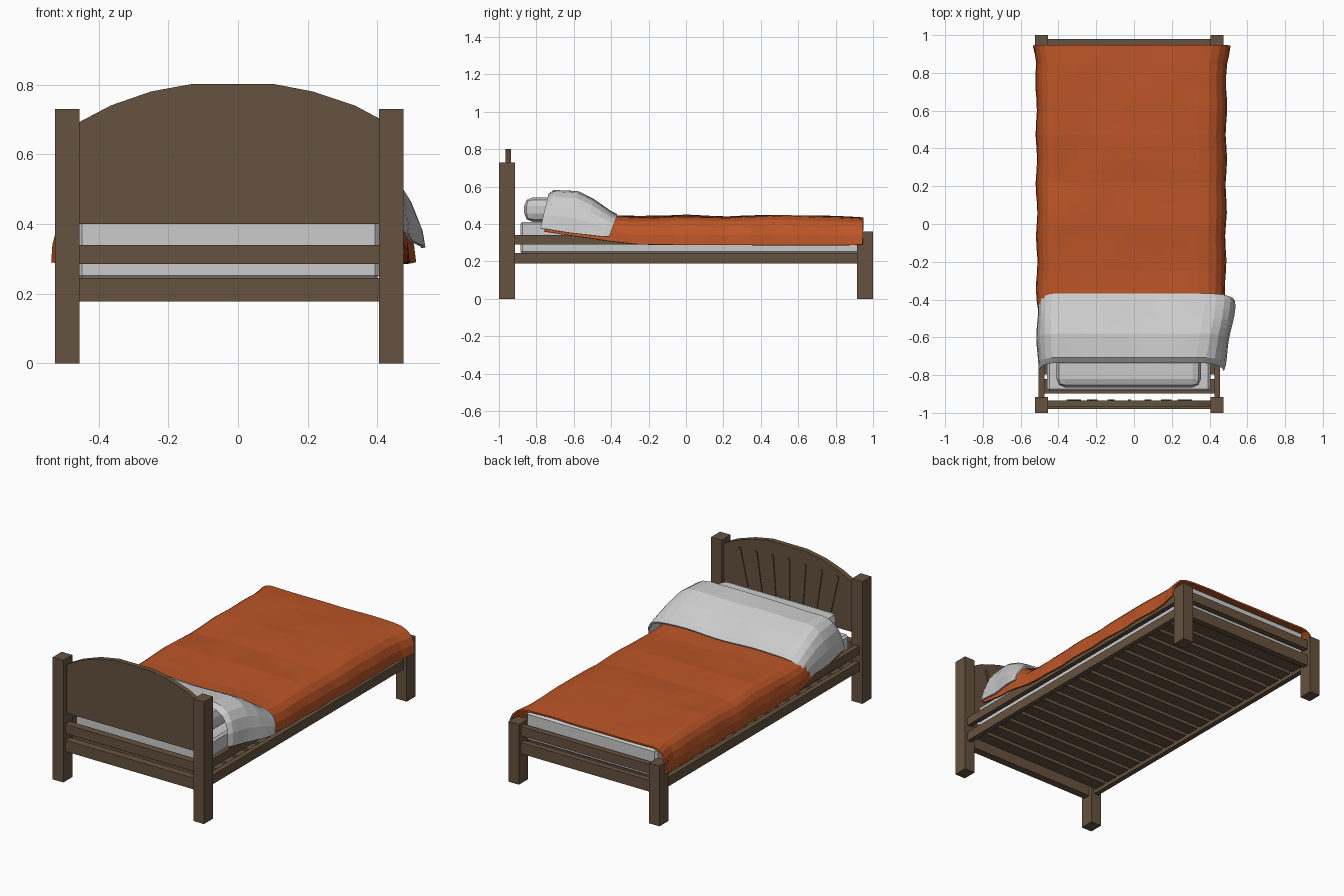
import bpy, bmesh, math
from mathutils import Vector, noise

if "Cube" in bpy.data.objects:
    bpy.data.objects.remove(bpy.data.objects["Cube"])


def material(name, rgb):
    m = bpy.data.materials.new(name)
    m.diffuse_color = (*rgb, 1)
    m.use_nodes = True
    m.node_tree.nodes["Principled BSDF"].inputs["Base Color"].default_value = m.diffuse_color
    return m


WOOD = material("dark_wood", (0.13, 0.085, 0.05))
ORANGE = material("orange_cloth", (0.5, 0.09, 0.02))
CX = -0.025  # centre line of the frame


def finish(bm, name, mat=None):
    bmesh.ops.recalc_face_normals(bm, faces=bm.faces)
    me = bpy.data.meshes.new(name)
    bm.to_mesh(me)
    bm.free()
    ob = bpy.data.objects.new(name, me)
    bpy.context.collection.objects.link(ob)
    if mat:
        me.materials.append(mat)
    return ob


def box(name, x, y, z, mat=WOOD, bevel=0, segments=1):
    bm = bmesh.new()
    bmesh.ops.create_cube(bm, size=1)
    for v in bm.verts:
        v.co = [(a + b) / 2 + c * (b - a) for c, (a, b) in zip(v.co, (x, y, z))]
    if bevel:
        bmesh.ops.bevel(bm, geom=bm.edges[:], offset=bevel, segments=segments,
                        profile=0.5, affect='EDGES')
    return finish(bm, name, mat)


# Posts and side rails, mirrored about the centre line
for side, s in (("left", -1), ("right", 1)):
    def span(a, b):
        return sorted((CX + s * a, CX + s * b))
    box(side + "_head_post", span(0.43, 0.5), (-1, -0.915), (0, 0.73))
    box(side + "_foot_post", span(0.43, 0.5), (0.915, 1), (0, 0.36))
    box(side + "_upper_rail", span(0.45, 0.48), (-0.92, 0.92), (0.29, 0.34))
    box(side + "_lower_rail", span(0.45, 0.48), (-0.92, 0.92), (0.19, 0.245))

# Cross bars at head and foot
WIDE = (CX - 0.435, CX + 0.435)
for end, y in (("head", (-0.98, -0.935)), ("foot", (0.945, 0.98))):
    box(end + "_upper_bar", WIDE, y, (0.285, 0.34))
    box(end + "_lower_bar", WIDE, y, (0.178, 0.245))

# Arched headboard panel
arch = [(-0.46, 0.69), (-0.365, 0.74), (-0.25, 0.78), (-0.13, 0.802), (0.1, 0.802),
        (0.215, 0.78), (0.335, 0.74), (0.41, 0.70)]
bm = bmesh.new()
outline = [(-0.46, 0.4)] + arch + [(0.41, 0.4)]
face = bm.faces.new([bm.verts.new((x, -0.965, z)) for x, z in outline])
ext = bmesh.ops.extrude_face_region(bm, geom=[face])
bmesh.ops.translate(bm, vec=(0, 0.03, 0),
                    verts=[g for g in ext["geom"] if isinstance(g, bmesh.types.BMVert)])
finish(bm, "headboard_panel", WOOD)

# Fanned ribs on the inner face of the headboard
for i in range(-3, 4):
    rib = box(f"headboard_rib_{i + 4}", (-0.008, 0.008), (-0.005, 0.006), (-0.14, 0.14))
    rib.location = (CX + i * 0.098, -0.935, 0.59 - 0.006 * abs(i))
    rib.rotation_euler.y = i * 0.075

# Slats under the mattress
N = 18
step = 1.82 / N
for i in range(N):
    y = -0.91 + i * step
    box(f"slat_{i + 1}", (CX - 0.45, CX + 0.45), (y + 0.012, y + step - 0.012), (0.212, 0.238))

# Mattress and pillow
box("mattress", (-0.46, 0.405), (-0.885, 0.935), (0.24, 0.412), None, 0.012)
box("pillow", (-0.41, 0.355), (-0.865, -0.52), (0.412, 0.542), None, 0.045, 2)


def drape(name, rows, ny, nx, shoulders, thickness, mat=None):
    """Cloth over the bed; each row is y of the top, y of the hem, top z, hem z, left x, right x."""
    pts = []
    for (a, b), n in zip(zip(rows, rows[1:]), ny):
        pts += [[p + (q - p) * k / n for p, q in zip(a, b)] for k in range(n)]
    pts.append(rows[-1])
    bm = bmesh.new()
    grid = []
    for yt, yh, top, hem, xl, xr in pts:
        il, ir = xl + shoulders[0], xr - shoulders[1]
        arc = [k / 5 for k in range(5)]
        sec = [(xl + (il - xl) * t * t, t) for t in arc]
        sec += [(il + (ir - il) * k / nx, 1) for k in range(nx + 1)]
        sec += [(xr + (ir - xr) * t * t, t) for t in reversed(arc)]
        line = []
        for x, t in sec:
            lift = 1 - (1 - t) ** 2
            y = yh + (yt - yh) * lift
            bump = noise.noise(Vector((x * 4, y * 4, 0.3))) * 0.008 * t
            wave = math.sin(y * 23) * 0.004 * (1 - t)
            line.append(bm.verts.new((x + wave, y, hem + (top - hem) * lift + bump)))
        grid.append(line)
    for a, b in zip(grid, grid[1:]):
        for i in range(len(a) - 1):
            bm.faces.new((a[i], a[i + 1], b[i + 1], b[i]))
    ob = finish(bm, name, mat)
    mod = ob.modifiers.new("thickness", 'SOLIDIFY')
    mod.thickness = thickness
    mod.offset = 0
    return ob


# Orange blanket
drape("blanket", [
    (-0.69, -0.76, 0.55, 0.36, -0.5, 0.465),
    (-0.58, -0.62, 0.546, 0.338, -0.5, 0.475),
    (-0.5, -0.52, 0.505, 0.325, -0.5, 0.48),
    (-0.4, -0.41, 0.437, 0.308, -0.51, 0.48),
    (-0.25, -0.25, 0.434, 0.29, -0.51, 0.48),
    (0, 0, 0.442, 0.288, -0.51, 0.482),
    (0.22, 0.22, 0.432, 0.288, -0.512, 0.484),
    (0.47, 0.47, 0.442, 0.286, -0.512, 0.484),
    (0.85, 0.85, 0.432, 0.286, -0.515, 0.486),
    (0.948, 0.945, 0.428, 0.29, -0.532, 0.505),
], [2, 2, 2, 3, 4, 4, 4, 6, 2], 12, (0.09, 0.14), 0.01, ORANGE)

# Turned-down sheet with a rolled front lip
drape("folded_sheet", [
    (-0.685, -0.74, 0.553, 0.385, -0.5, 0.465),
    (-0.73, -0.775, 0.558, 0.375, -0.505, 0.47),
    (-0.705, -0.745, 0.574, 0.372, -0.505, 0.478),
    (-0.58, -0.62, 0.568, 0.352, -0.508, 0.5),
    (-0.5, -0.53, 0.528, 0.342, -0.51, 0.515),
    (-0.4, -0.44, 0.458, 0.332, -0.505, 0.53),
    (-0.37, -0.41, 0.444, 0.332, -0.5, 0.53),
], [1, 1, 3, 2, 2, 1], 12, (0.11, 0.15), 0.01)
